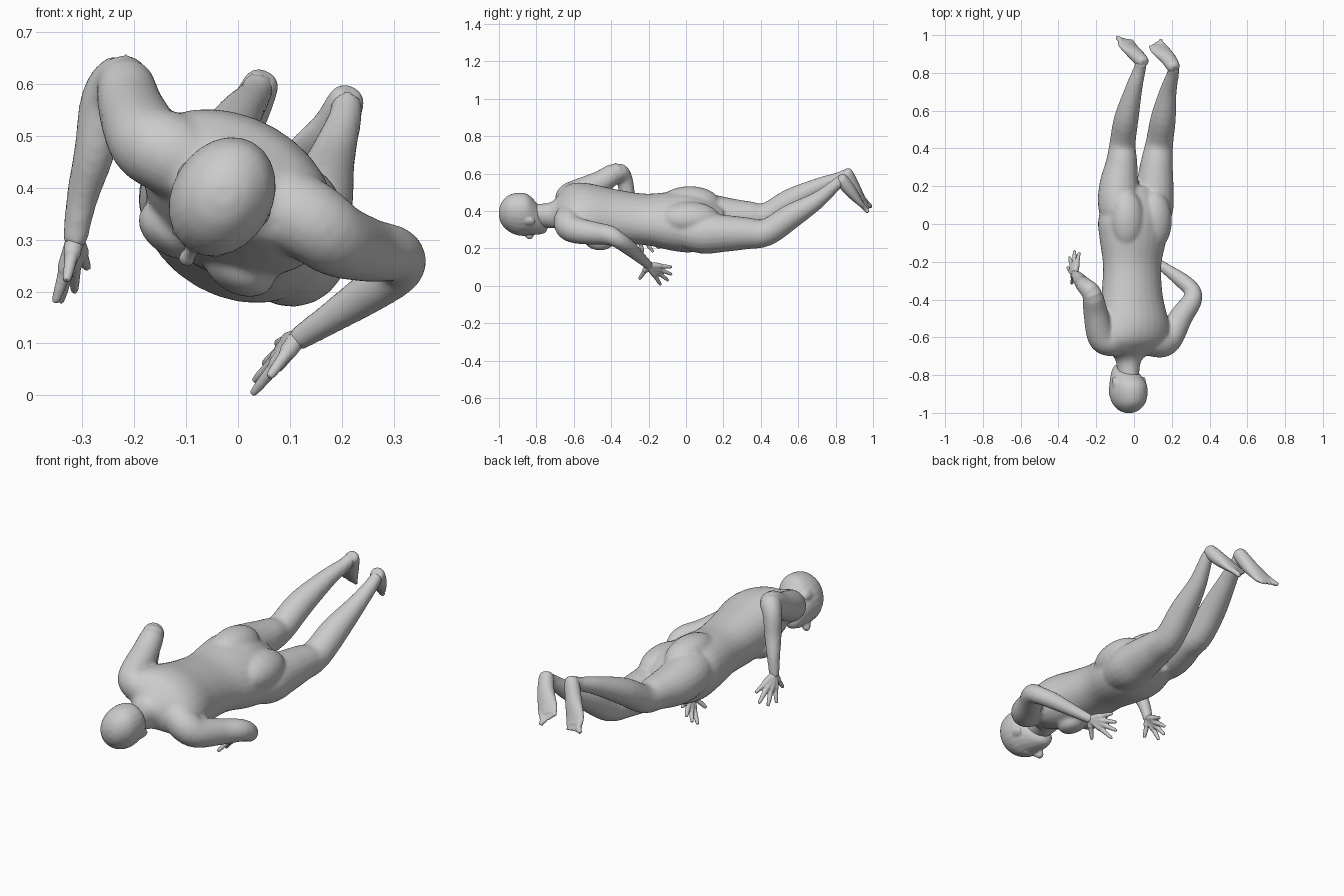
import bpy
import bmesh
import math
from mathutils import Matrix, Vector

if "Cube" in bpy.data.objects:
    bpy.data.objects.remove(bpy.data.objects["Cube"], do_unlink=True)

# One matte grey for the whole figure
skin = bpy.data.materials.new("plain grey")
skin.use_nodes = True
grey = (0.6, 0.6, 0.6, 1)
skin.diffuse_color = grey
skin.node_tree.nodes["Principled BSDF"].inputs["Base Color"].default_value = grey

# Frame of the rolled body: across the shoulders, along the spine, out of the back
ROLL = math.radians(30)
ACROSS = Vector((math.cos(ROLL), 0, -math.sin(ROLL)))
SPINE = Vector((0, 1, 0))
BACK = Vector((math.sin(ROLL), 0, math.cos(ROLL)))


def catmull(rings, steps):
    """Smoothly interpolate a list of ring vectors."""
    result = []
    last = len(rings) - 1
    for i in range(last):
        a, b = rings[max(i - 1, 0)], rings[i]
        c, d = rings[i + 1], rings[min(i + 2, last)]
        for s in range(steps):
            t = s / steps
            result.append([
                q + t * (r - p) / 2
                + t * t * (p - 2.5 * q + 2 * r - w / 2)
                + t * t * t * (1.5 * (q - r) + (w - p) / 2)
                for p, q, r, w in zip(a, b, c, d)])
    result.append(list(rings[-1]))
    return result


def loft(bm, rings, up=BACK, axis=None, sides=20, steps=4):
    """Closed tube; each ring is x, y, z, half width and optional half depth."""
    rings = [tuple(r) if len(r) == 5 else tuple(r) + (r[3],) for r in rings]
    rings = catmull(rings, steps)
    centres = [Vector(r[:3]) for r in rings]
    loops = []
    for i, ring in enumerate(rings):
        ahead = centres[min(i + 1, len(rings) - 1)]
        tangent = axis or (ahead - centres[max(i - 1, 0)]).normalized()
        side = tangent.cross(up).normalized()
        out = side.cross(tangent)
        loop = []
        for k in range(sides):
            a = math.tau * k / sides
            offset = side * (ring[3] * math.cos(a)) + out * (ring[4] * math.sin(a))
            loop.append(bm.verts.new(centres[i] + offset))
        loops.append(loop)
    for low, high in zip(loops, loops[1:]):
        for k in range(sides):
            n = (k + 1) % sides
            bm.faces.new((low[k], low[n], high[n], high[k]))
    bm.faces.new(loops[0][::-1])
    bm.faces.new(loops[-1])


def ball(bm, centre, across, along, deep):
    """Ellipsoid aligned with the rolled body."""
    columns = Matrix((ACROSS * across, SPINE * along, BACK * deep)).transposed()
    place = Matrix.Translation(centre) @ columns.to_4x4()
    bmesh.ops.create_uvsphere(bm, u_segments=20, v_segments=12, radius=1, matrix=place)


def fuse(name, bm, voxel, smoothing):
    """Blend overlapping shapes into one skin."""
    bmesh.ops.recalc_face_normals(bm, faces=bm.faces)
    mesh = bpy.data.meshes.new(name)
    bm.to_mesh(mesh)
    bm.free()
    mesh.materials.append(skin)
    obj = bpy.data.objects.new(name, mesh)
    bpy.context.collection.objects.link(obj)
    remesh = obj.modifiers.new("blend", 'REMESH')
    remesh.mode = 'VOXEL'
    remesh.voxel_size = voxel
    remesh.use_smooth_shade = True
    smooth = obj.modifiers.new("soften", 'SMOOTH')
    smooth.factor = 0.5
    smooth.iterations = smoothing


# Body: torso with neck
body = bmesh.new()
loft(body, [
    (0, .2, .33, .11, .08), (0, .11, .335, .17, .125), (-.005, .02, .34, .195, .15),
    (-.005, -.08, .345, .187, .145), (-.01, -.22, .355, .162, .128),
    (-.01, -.38, .37, .17, .138), (0, -.52, .39, .195, .143),
    (0, -.61, .405, .195, .12), (-.01, -.665, .4, .16, .088),
    (-.025, -.7, .385, .09, .075), (-.03, -.74, .375, .062, .068),
    (-.03, -.82, .38, .055, .06)], axis=-SPINE, sides=28)

# Chest and buttocks, mirrored about the spine
for s in (-1, 1):
    ball(body, Vector((-.01, -.46, .37)) + ACROSS * .072 * s - BACK * .1, .075, .085, .052)
    ball(body, Vector((0, .02, .34)) + ACROSS * .083 * s + BACK * .073, .095, .16, .085)

# Body: legs
loft(body, [
    (-.06, -.06, .38, .08), (-.08, .08, .385, .108), (-.08, .2, .37, .105),
    (-.065, .33, .37, .083), (-.06, .43, .375, .069), (-.04, .56, .455, .065),
    (0, .72, .535, .045), (.03, .82, .575, .033), (.04, .86, .6, .03)])
loft(body, [
    (.08, -.06, .3, .08), (.1, .08, .28, .108), (.11, .2, .28, .1),
    (.12, .32, .28, .086), (.135, .43, .285, .073), (.155, .56, .37, .067),
    (.18, .7, .455, .046), (.205, .79, .53, .033), (.21, .83, .565, .03)])

# Body: arms
loft(body, [
    (-.06, -.61, .43, .08), (-.13, -.62, .465, .08), (-.175, -.59, .49, .075),
    (-.205, -.46, .55, .064), (-.222, -.37, .605, .054), (-.258, -.33, .57, .045),
    (-.276, -.31, .47, .04), (-.3, -.28, .38, .031), (-.315, -.265, .29, .023)], up=SPINE)
loft(body, [
    (.06, -.61, .38, .08), (.14, -.63, .335, .078), (.19, -.6, .3, .072),
    (.25, -.49, .28, .062), (.305, -.41, .27, .053), (.31, -.355, .24, .045),
    (.255, -.3, .2, .041), (.18, -.245, .15, .031), (.11, -.195, .105, .023)])
fuse("body", body, .009, 6)

# Head: skull and jaw, as spine position, forward shift, half width, half depth
head = bmesh.new()
SKULL = Vector((-.03, 0, .383))


def on_head(along, forward, across=0):
    return SKULL + SPINE * along - BACK * forward + ACROSS * across


loft(head, [
    (*on_head(y, f), w, d) for y, f, w, d in (
        (-1, -.005, .02, .02), (-.985, -.005, .052, .062), (-.95, -.005, .082, .1),
        (-.9, 0, .096, .119), (-.85, .003, .093, .116), (-.81, .022, .08, .096),
        (-.775, .045, .063, .07), (-.75, .065, .04, .042), (-.74, .07, .015, .015))],
    axis=SPINE, sides=24)

# Head: nose, lips, eyes and ears
loft(head, [(*on_head(-.88, .112), .009), (*on_head(-.855, .126), .012),
            (*on_head(-.835, .138), .016), (*on_head(-.822, .12), .011)])
ball(head, on_head(-.79, .11), .024, .011, .011)
for s in (-1, 1):
    ball(head, on_head(-.868, .1, s * .038), .018, .011, .012)
    ball(head, on_head(-.84, -.005, s * .089), .01, .034, .022)
fuse("head", head, .006, 3)


# Hands: five rays from the wrist, thumb first
def hand(name, wrist, tips):
    bm = bmesh.new()
    wrist = Vector(wrist)
    for i, tip in enumerate(tips):
        tip = Vector(tip)
        knuckle = .45 if i == 0 else .55
        profile = ((0, .018), (knuckle * .8, .017), (knuckle, .013), (.85, .01), (1, .007))
        loft(bm, [(*wrist.lerp(tip, t), r) for t, r in profile], sides=10)
    fuse(name, bm, .004, 2)


hand("right_hand", (-.314, -.265, .3), [
    (-.33, -.315, .22), (-.352, -.23, .178), (-.342, -.175, .18),
    (-.315, -.14, .2), (-.29, -.15, .245)])
hand("left_hand", (.115, -.2, .11), [
    (.06, -.25, .035), (.028, -.135, .003), (.032, -.095, .028),
    (.05, -.075, .06), (.075, -.075, .1)])


# Feet: wedge from heel to ball, then five toes
def foot(name, heel, middle, pad, tip, sole, big_toe):
    bm = bmesh.new()
    heel, middle, pad, tip, sole = map(Vector, (heel, middle, pad, tip, sole))
    loft(bm, [(*heel.lerp(middle, -.25), .018, .018), (*heel, .034, .033),
              (*middle, .042, .034), (*pad, .052, .021),
              (*pad.lerp(tip, .45), .048, .014)], up=sole)
    side = (tip - pad).cross(sole).normalized()
    for i in range(5):
        spread = side * big_toe * (.039 - .0195 * i)
        end = pad.lerp(tip, 1 - .09 * i) + spread * 1.1
        radius = .014 if i == 0 else .01
        loft(bm, [(*(pad + spread * .9), radius), (*pad.lerp(end, .7), radius),
                  (*end, radius * .7)], up=sole, sides=10)
    fuse(name, bm, .005, 2)


foot("right_foot", (.045, .86, .6), (.012, .895, .53), (-.03, .94, .46),
     (-.055, .99, .405), (.2, .9, .45), -1)
foot("left_foot", (.21, .83, .57), (.183, .873, .515), (.14, .92, .46),
     (.105, .965, .41), (0, .9, .45), 1)
